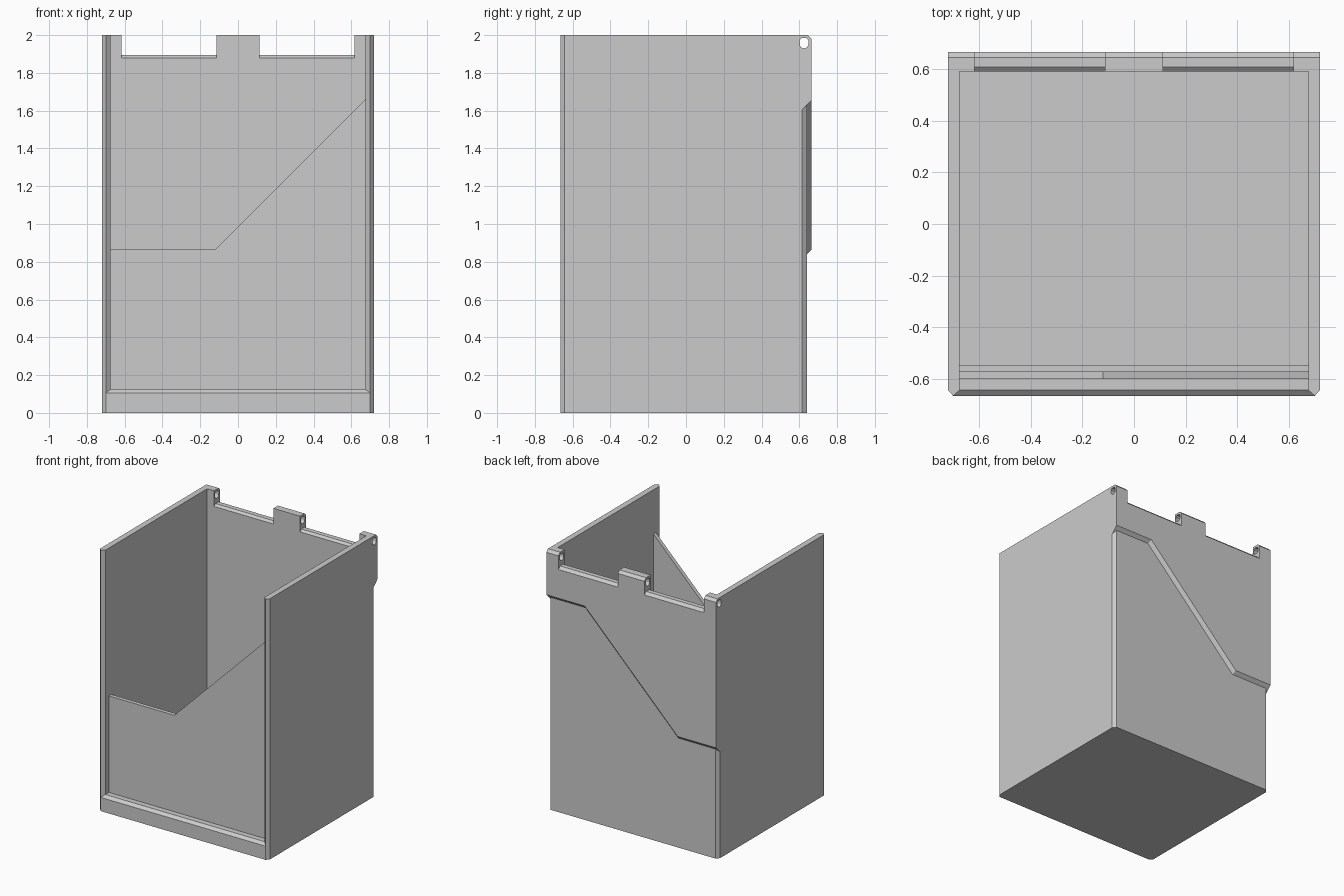
import bpy
import math

cube = bpy.data.objects.get("Cube")
if cube:
    bpy.data.objects.remove(cube, do_unlink=True)

GREY = (0.6, 0.6, 0.6, 1.0)
grey = bpy.data.materials.new("plain_grey")
grey.use_nodes = True
grey.diffuse_color = GREY
grey.node_tree.nodes["Principled BSDF"].inputs["Base Color"].default_value = GREY


def prism(name, axis, outline, start, end, end_outline=None):
    """Extrude a 2D outline along an axis, optionally to a different end outline."""
    place = {"x": lambda p, t: (t, p[0], p[1]),
             "y": lambda p, t: (p[0], t, p[1]),
             "z": lambda p, t: (p[0], p[1], t)}[axis]
    n = len(outline)
    verts = [place(p, start) for p in outline]
    verts += [place(p, end) for p in (end_outline or outline)]
    faces = [list(range(n)), list(range(n, 2 * n))]
    faces += [(i, (i + 1) % n, n + (i + 1) % n, n + i) for i in range(n)]
    mesh = bpy.data.meshes.new(name)
    mesh.from_pydata(verts, [], faces)
    obj = bpy.data.objects.new(name, mesh)
    bpy.context.collection.objects.link(obj)
    mesh.materials.append(grey)
    # Make the normals point outward
    bpy.context.view_layer.objects.active = obj
    obj.select_set(True)
    bpy.ops.object.mode_set(mode="EDIT")
    bpy.ops.mesh.select_all(action="SELECT")
    bpy.ops.mesh.normals_make_consistent(inside=False)
    bpy.ops.object.mode_set(mode="OBJECT")
    obj.select_set(False)
    return obj


def rect(a0, a1, b0, b1):
    return [(a0, b0), (a1, b0), (a1, b1), (a0, b1)]


# Hinge pin hole: flat top, round bottom
arc = [math.pi * (1 + i / 12) for i in range(13)]
hole = [(0.625 + 0.023 * math.cos(a), 1.953 + 0.023 * math.sin(a)) for a in arc]
hole += [(0.648, 1.973), (0.637, 1.984), (0.613, 1.984), (0.602, 1.973)]
pin_cutter = prism("pin_cutter", "x", hole, -1, 1)
pin_cutter.hide_render = True
pin_cutter.hide_viewport = True
pin_cutter.display_type = "WIRE"


def drill(obj):
    mod = obj.modifiers.new("pin_hole", "BOOLEAN")
    mod.operation = "DIFFERENCE"
    mod.solver = "EXACT"
    mod.object = pin_cutter


# Side walls with pointed front edges and bevelled back corners
wall = [(0.675, -0.643), (0.70, -0.665), (0.72, -0.643),
        (0.72, 0.615), (0.70, 0.64), (0.675, 0.64)]
for side, s in (("left", 1), ("right", -1)):
    drill(prism(side + "_wall", "z", [(s * x, y) for x, y in wall], 0, 2))

# Floor and the raised front lip
prism("floor", "z", rect(-0.69, 0.69, -0.6, 0.63), 0, 0.06)
prism("front_lip", "x", [(-0.665, 0), (-0.665, 0.105), (-0.643, 0.125),
                         (-0.545, 0.125), (-0.545, 0)], -0.70, 0.70)

# Front panel with the sloping top edge
prism("front_panel", "y", [(-0.69, 0.06), (0.69, 0.06), (0.69, 1.675),
                           (-0.12, 0.865), (-0.69, 0.865)], -0.60, -0.57)

# Back wall and the thicker upper plate with its chamfered stepped edge
prism("back_wall", "y", rect(-0.70, 0.70, 0, 1.85), 0.59, 0.64)
top = [(0.72, 1.85), (-0.72, 1.85)]
step = [(-0.72, 0.865), (-0.395, 0.865), (0.395, 1.655), (0.72, 1.655)]
depth = 0.05
slide = depth * math.tan(math.pi / 8)
low_step = [(x + (slide if abs(x) < 0.5 else 0), z - depth) for x, z in step]
prism("back_plate", "y", top + low_step, 0.615, 0.665, top + step)

# Hinge rail and the three drilled knuckles
prism("hinge_rail", "x", [(0.59, 1.82), (0.665, 1.82), (0.665, 1.875), (0.645, 1.895),
                          (0.608, 1.895), (0.59, 1.88)], -0.72, 0.72)
knuckle = [(0.59, 1.85), (0.665, 1.85), (0.665, 1.98), (0.645, 2), (0.59, 2)]
for name, x0, x1 in (("right", -0.72, -0.617), ("middle", -0.113, 0.113),
                     ("left", 0.617, 0.72)):
    drill(prism(name + "_knuckle", "x", knuckle, x0, x1))
